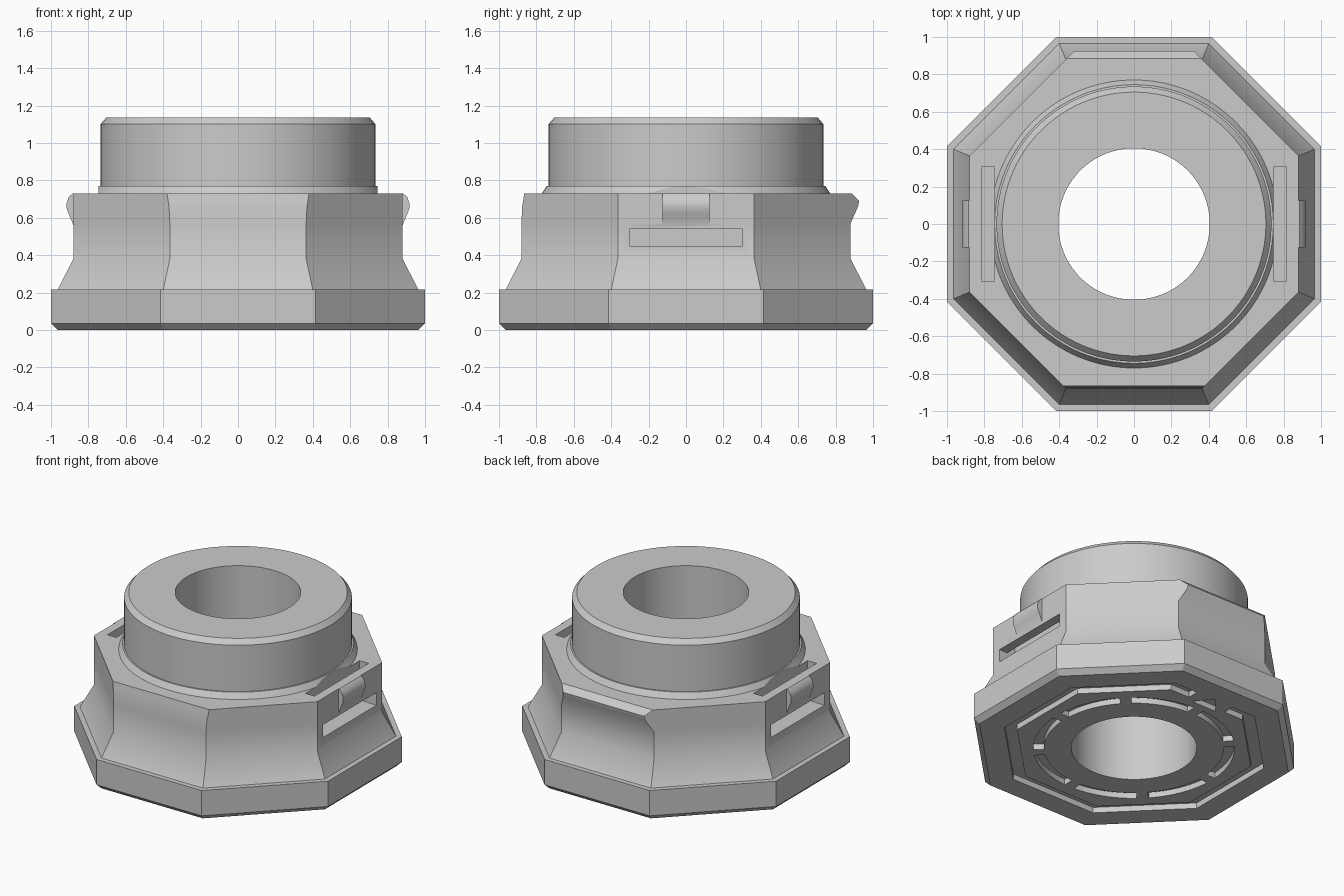
import bpy, bmesh, math
from mathutils import Vector

if "Cube" in bpy.data.objects:
    bpy.data.objects.remove(bpy.data.objects["Cube"])

grey = bpy.data.materials.new("plain_grey")
grey.use_nodes = True
colour = (0.6, 0.6, 0.6, 1)
grey.diffuse_color = colour
grey.node_tree.nodes["Principled BSDF"].inputs["Base Color"].default_value = colour
SEG = 128


def loft(name, rings, closed=False, wrap=True):
    """Skin a list of equal-length point rings into a solid."""
    bm = bmesh.new()
    loops = [[bm.verts.new(p) for p in ring] for ring in rings]
    n = len(loops[0])
    pairs = list(zip(loops, loops[1:]))
    if closed:
        pairs.append((loops[-1], loops[0]))
    for a, b in pairs:
        for i in range(n if wrap else n - 1):
            j = (i + 1) % n
            bm.faces.new((a[i], a[j], b[j], b[i]))
    if not closed:
        bm.faces.new(loops[0])
        bm.faces.new(loops[-1])
    elif not wrap:
        bm.faces.new([l[0] for l in loops])
        bm.faces.new([l[-1] for l in loops])
    bmesh.ops.recalc_face_normals(bm, faces=bm.faces)
    mesh = bpy.data.meshes.new(name)
    bm.to_mesh(mesh)
    bm.free()
    ob = bpy.data.objects.new(name, mesh)
    bpy.context.collection.objects.link(ob)
    mesh.materials.append(grey)
    return ob


def octagon(z, side, front=None, back=None):
    """Corners of an octagon whose front and back may be offset separately."""
    dist = [side] * 8
    dist[2], dist[6] = back or side, front or side
    pts = []
    for i in range(8):
        a, b = i * math.pi / 4, (i + 1) * math.pi / 4
        p, q, s = dist[i], dist[(i + 1) % 8], math.sin(b - a)
        pts.append(Vector(((p * math.sin(b) - q * math.sin(a)) / s,
                           (q * math.cos(a) - p * math.cos(b)) / s, z)))
    return pts


def circle(z, r):
    return [Vector((r * math.cos(t), r * math.sin(t), z))
            for t in (i * math.tau / SEG for i in range(SEG))]


def box(name, x0, x1, y0, y1, z0, z1):
    return loft(name, [[(x0, y0, z), (x1, y0, z), (x1, y1, z), (x0, y1, z)]
                       for z in (z0, z1)])


def combine(target, tool, operation):
    tool.hide_render = True
    mod = target.modifiers.new("combine", 'BOOLEAN')
    mod.operation, mod.solver, mod.object = operation, 'EXACT', tool
    bpy.context.view_layer.objects.active = target
    bpy.ops.object.modifier_apply(modifier=mod.name)
    bpy.data.objects.remove(tool)


# Octagonal body with flared foot and a lip at the back
body = loft("octagonal_housing", [
    octagon(0, 0.965), octagon(0.035, 1), octagon(0.215, 1),
    octagon(0.2151, 0.965), octagon(0.38, 0.88), octagon(0.57, 0.88),
    octagon(0.66, 0.88, 0.876, 0.92), octagon(0.69, 0.88, 0.871, 0.926),
    octagon(0.73, 0.88, 0.865, 0.886)])

# Round neck with collar and chamfered rim
neck = loft("neck", [circle(z, r) for z, r in (
    (0.6, 0.77), (0.73, 0.77), (0.77, 0.745), (0.7701, 0.735),
    (1.1, 0.735), (1.135, 0.705))])
combine(body, neck, 'UNION')

# Central bore
combine(body, loft("bore", [circle(-0.1, 0.405), circle(1.3, 0.405)]), 'DIFFERENCE')

# Strap slots and rounded catches on the two sides
catch_profile = ((0.83, 0.56), (0.88, 0.56), (0.905, 0.62), (0.916, 0.65),
                 (0.916, 0.68), (0.905, 0.71), (0.884, 0.73), (0.83, 0.73))
for s in (-1, 1):
    lo, hi = sorted((s * 0.745, s * 0.815))
    combine(body, box("top_slot", lo, hi, -0.305, 0.305, 0.45, 0.8), 'DIFFERENCE')
    lo, hi = sorted((s * 0.745, s * 1.05))
    combine(body, box("side_slot", lo, hi, -0.302, 0.302, 0.45, 0.54), 'DIFFERENCE')
    catch = loft("catch", [[(s * x, y, z) for x, z in catch_profile]
                           for y in (-0.125, 0.125)])
    combine(body, catch, 'UNION')

# Octagonal groove underneath, bridged at the back by an arrow mark
DEPTH = 0.04
groove = loft("groove", [octagon(-0.05, 0.73), octagon(DEPTH, 0.73),
                         octagon(DEPTH, 0.81), octagon(-0.05, 0.81)], closed=True)
combine(groove, box("bridge", -0.15, 0.15, 0.65, 0.9, -0.1, 0.1), 'DIFFERENCE')
combine(body, groove, 'DIFFERENCE')
arrow = loft("arrow", [[(-0.1, 0.7, z), (0.1, 0.7, z), (0, 0.82, z)]
                       for z in (-0.05, DEPTH)])
combine(body, arrow, 'DIFFERENCE')

# Ring of eight arc grooves underneath
for k in range(8):
    angles = [k * math.pi / 4 + 0.06 + i * (math.pi / 4 - 0.12) / 12 for i in range(13)]
    arc = loft("arc_groove", [[(r * math.cos(t), r * math.sin(t), z) for t in angles]
                              for r, z in ((0.58, -0.05), (0.58, DEPTH),
                                           (0.65, DEPTH), (0.65, -0.05))],
               closed=True, wrap=False)
    combine(body, arc, 'DIFFERENCE')

# Smooth round surfaces, keep edges sharp
bpy.ops.object.select_all(action='DESELECT')
body.select_set(True)
bpy.context.view_layer.objects.active = body
bpy.ops.object.shade_smooth_by_angle(angle=math.radians(30))
